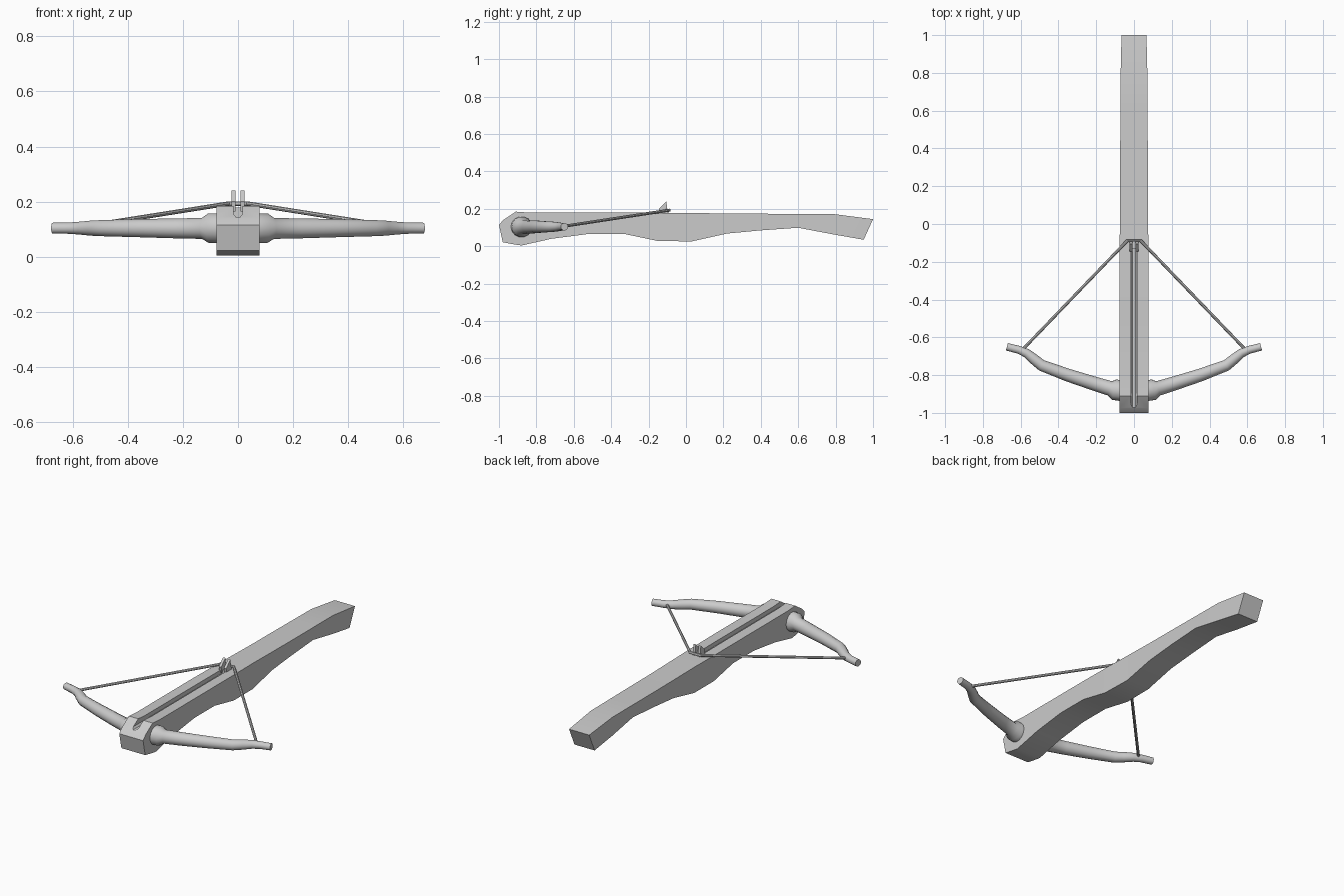
import bpy, bmesh, math
from mathutils import Vector

if "Cube" in bpy.data.objects:
    bpy.data.objects.remove(bpy.data.objects["Cube"])


def loft(name, rings, smooth=40):
    """Skin a list of equal-length vertex rings and cap both ends."""
    bm = bmesh.new()
    vs = [[bm.verts.new(p) for p in ring] for ring in rings]
    n = len(vs[0])
    for a, b in zip(vs, vs[1:]):
        for i in range(n):
            j = (i + 1) % n
            bm.faces.new((a[i], a[j], b[j], b[i]))
    bm.faces.new(vs[0][::-1])
    bm.faces.new(vs[-1])
    bmesh.ops.recalc_face_normals(bm, faces=bm.faces)
    me = bpy.data.meshes.new(name)
    bm.to_mesh(me)
    bm.free()
    ob = bpy.data.objects.new(name, me)
    bpy.context.collection.objects.link(ob)
    if smooth:
        bpy.context.view_layer.objects.active = ob
        bpy.ops.object.select_all(action='DESELECT')
        ob.select_set(True)
        bpy.ops.object.shade_smooth_by_angle(angle=math.radians(smooth))
    return ob


def tube(name, path, sides):
    """Round sweep through (x, y, z, radius) points."""
    pts = [Vector(p[:3]) for p in path]
    rings = []
    for i, p in enumerate(pts):
        t = (pts[min(i + 1, len(pts) - 1)] - pts[max(i - 1, 0)]).normalized()
        u = t.cross(Vector((0, 0, 1))).normalized()
        v = u.cross(t)
        r = path[i][3]
        rings.append([p + r * (math.cos(a) * u + math.sin(a) * v)
                      for a in (2 * math.pi * k / sides for k in range(sides))])
    return loft(name, rings)


def mirror(ob):
    m = ob.modifiers.new("mirror", 'MIRROR')
    m.use_clip = False
    m.use_mirror_merge = False


# Stock: stations of (top y, top z, bottom y, bottom z, half width)
stations = [(-1.0, .115, -.98, .022, .078), (-.975, .142, -.93, .012, .078),
            (-.91, .185, -.88, .004, .078), (-.84, .18, -.72, .04, .078),
            (-.52, .18, -.52, .066, .078), (-.33, .18, -.33, .066, .078),
            (-.15, .179, -.15, .028, .077), (.03, .178, .03, .026, .074),
            (.22, .175, .22, .068, .073), (.4, .174, .4, .085, .073),
            (.6, .173, .6, .099, .072), (.79, .172, .79, .063, .071),
            (1.0, .145, .95, .035, .066)]
stock = loft("stock", [[(-w, ty, tz), (w, ty, tz), (w, by, bz), (-w, by, bz)]
                       for ty, tz, by, bz, w in stations], 35)

# Bolt groove cut along the top of the stock
groove = loft("groove_cutter", [[(-.017, y, .3), (.017, y, .3), (.017, y, .155),
                                 (.008, y, .145), (-.008, y, .145), (-.017, y, .155)]
                                for y in (-1.1, -.13)], 0)
groove.hide_render = True
groove.hide_viewport = True
cut = stock.modifiers.new("groove", 'BOOLEAN')
cut.operation = 'DIFFERENCE'
cut.object = groove

# Bow limbs with a collar where they meet the stock
limb = tube("bow_limb", [(.05, -.885, .104, .055), (.105, -.877, .104, .055),
                         (.128, -.87, .103, .039), (.22, -.842, .103, .037),
                         (.35, -.8, .104, .034), (.49, -.748, .104, .030),
                         (.53, -.715, .104, .028), (.57, -.683, .104, .024),
                         (.61, -.666, .104, .021), (.673, -.65, .104, .020)], 14)
mirror(limb)

# Drawn bowstring
tube("bowstring", [(-.585, -.66, .106, .008), (-.035, -.088, .193, .008),
                   (.035, -.088, .193, .008), (.585, -.66, .106, .008)], 8)

# Twin prongs of the string catch
prong = loft("string_catch", [[(x, -.145, .2), (x, -.105, .24), (x, -.1, .2),
                               (x, -.09, .165), (x, -.14, .165)]
                              for x in (.009, .024)], 0)
mirror(prong)
